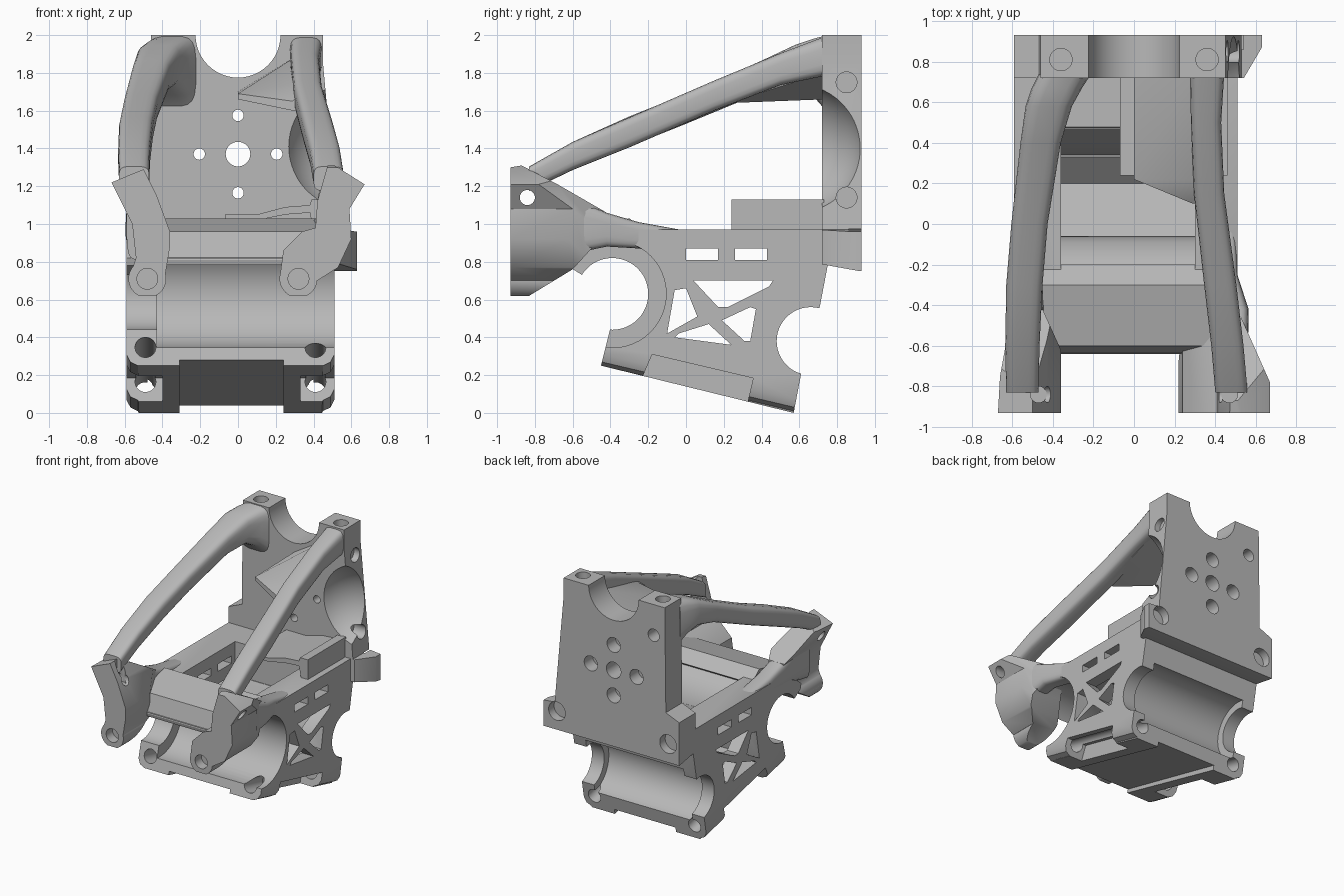
import bpy, bmesh
from math import cos, sin, pi, copysign
from mathutils import Vector

starter_cube = bpy.data.objects.get("Cube")
if starter_cube:
    bpy.data.objects.remove(starter_cube, do_unlink=True)

grey = bpy.data.materials.new("plain_grey")
grey.use_nodes = True
grey.diffuse_color = (.48, .48, .48, 1)
grey.node_tree.nodes["Principled BSDF"].inputs["Base Color"].default_value = grey.diffuse_color


def finish(name, bm):
    """Turn a bmesh into a named object with outward normals."""
    bmesh.ops.recalc_face_normals(bm, faces=bm.faces[:])
    mesh = bpy.data.meshes.new(name)
    bm.to_mesh(mesh)
    bm.free()
    mesh.materials.append(grey)
    obj = bpy.data.objects.new(name, mesh)
    bpy.context.collection.objects.link(obj)
    return obj


def skin(name, rings):
    """Join closed rings of points and cap both ends."""
    bm = bmesh.new()
    loops = [[bm.verts.new(point) for point in ring] for ring in rings]
    for first, second in zip(loops, loops[1:]):
        for i in range(len(first)):
            j = (i + 1) % len(first)
            bm.faces.new((first[i], first[j], second[j], second[i]))
    bm.faces.new(loops[0])
    bm.faces.new(loops[-1])
    return finish(name, bm)


def prism(name, axis, low, high, outline):
    """Extrude a two-dimensional outline along the named axis."""
    place = {"x": lambda a, b, t: (t, a, b),
             "y": lambda a, b, t: (a, t, b),
             "z": lambda a, b, t: (a, b, t)}[axis]
    return skin(name, [[place(a, b, t) for a, b in outline] for t in (low, high)])


def limb(name, stations):
    """Loft a rounded section through (x, y, z, width, height) stations."""
    def soft(value):
        return copysign(abs(value) ** .5, value)
    turns = [2 * pi * (i + .5) / 20 for i in range(20)]
    return skin(name, [[(x + soft(cos(t)) * width / 2, y, z + soft(sin(t)) * height / 2)
                        for t in turns] for x, y, z, width, height in stations])


def rod(start, end, radius):
    """Round cutter between two points."""
    start, end = Vector(start), Vector(end)
    bm = bmesh.new()
    bmesh.ops.create_cone(bm, cap_ends=True, segments=48, radius1=radius, radius2=radius,
                          depth=(end - start).length)
    turn = Vector((0, 0, 1)).rotation_difference(end - start)
    bmesh.ops.rotate(bm, verts=bm.verts[:], matrix=turn.to_matrix())
    bmesh.ops.translate(bm, verts=bm.verts[:], vec=(start + end) / 2)
    return finish("round_cutter", bm)


def carve(target, cutter, operation="DIFFERENCE"):
    """Apply a boolean and remove its cutter."""
    cutter.hide_render = True
    modifier = target.modifiers.new("carve", "BOOLEAN")
    modifier.operation, modifier.solver, modifier.object = operation, "EXACT", cutter
    bpy.context.view_layer.objects.active = target
    bpy.ops.object.modifier_apply(modifier=modifier.name)
    bpy.data.objects.remove(cutter, do_unlink=True)


def carve_prism(target, axis, low, high, outline, operation="DIFFERENCE"):
    carve(target, prism("cutter", axis, low, high, outline), operation)


def box(a, b, c, d):
    return [(a, c), (b, c), (b, d), (a, d)]


def tilted(along, up):
    """Point in the sloping frame of the gearbox floor."""
    return (-.45 + .973 * along + .229 * up, .25 - .229 * along + .973 * up)


# Gearbox body
LEFT_WALL, RIGHT_WALL = -.59, .51
body = prism("gearbox_body", "x", LEFT_WALL, RIGHT_WALL,
             [(-.45, .25), (.57, 0), (.61, .21), (.71, .57), (.75, .78), (.73, .8),
              (.73, .97), (-.35, .97), (-.58, .87), (-.64, .82), (-.63, .78),
              (-.39, .63), (-.4, .45)])

# Open well between the rails, widening into the hollow behind the side walls
carve_prism(body, "x", -.36, .3,
            [(-.3, 1.1), (-.3, .96), (-.18, .89), (-.09, .78), (-.07, .7), (.47, .7), (.48, 1.1)])
carve_prism(body, "x", -.49, .41,
            [(-.07, .71), (-.06, .65), (-.1, .42), (-.06, .35), (.2, .26),
             (.33, .38), (.4, .56), (.47, .71)])

# Motor pocket at the front and axle trough at the back
carve(body, rod((-.43, -.39, .63), (1, -.39, .63), .285))
carve(body, rod((-1, -.39, .63), (1, -.39, .63), .19))
carve(body, rod((-.48, .66, .38), (.4, .66, .38), .24))
carve(body, rod((-1, .66, .38), (1, .66, .38), .18))

# Truss windows and rail slots
windows = [
    [(-.1, .42), (-.06, .65), (0, .66), (.06, .51)],
    [(.04, .7), (.46, .7), (.44, .67), (.22, .56), (.17, .56)],
    [(.19, .49), (.34, .56), (.37, .55), (.34, .38), (.31, .38)],
    [(-.06, .4), (-.04, .42), (.12, .47), (.24, .36)],
    box(0, .17, .81, .87),
    box(.26, .43, .81, .87),
]
for window in windows:
    carve_prism(body, "x", -1, 1, window)

# Recesses that leave four bolted feet under the floor
side_notch = [tilted(.22, -.05), tilted(.8, -.05), tilted(.8, .12), tilted(.25, .12)]
carve_prism(body, "x", -1, -.4, side_notch)
carve_prism(body, "x", .33, 1, side_notch)
carve_prism(body, "x", -.31, .24,
            [tilted(-.1, -.05), tilted(1.2, -.05), tilted(1.2, .03), tilted(-.1, .03)])
for x in (-.49, .41):
    carve(body, rod((x, *tilted(-.2, .1)), (x, *tilted(1.3, .1)), .055))

# Softened lower corners of the feet
for wall, inward in ((LEFT_WALL, 1), (RIGHT_WALL, -1)):
    corner = [(-.02, -.02), (.07, -.02), (.06, 0), (.02, .02), (0, .06), (-.02, .07)]
    carve(body, skin("corner_cutter", [[(wall + inward * a, *tilted(along, b)) for a, b in corner]
                                       for along in (-.2, 1.3)]))

# Rear plate with lower flanges
plate = prism("rear_plate", "y", .72, .93,
              [(-.46, 2), (-.47, 1.15), (-.59, 1.1), (-.59, .75), (.63, .75),
               (.63, .96), (.53, .97), (.45, 1.85), (.45, 2)])
carve_prism(plate, "x", -1, 1, [(.7, .7), (.7, .79), (.95, .745), (.95, .7)])
carve_prism(plate, "z", 0, 1.2, [(.53, .7), (.7, .7), (.7, .87), (.63, .87)])
carve(plate, rod((0, 0, 2), (0, 1, 2), .225))

# Round side hollow in the plate
bm = bmesh.new()
bmesh.ops.create_uvsphere(bm, u_segments=48, v_segments=32, radius=.36)
bmesh.ops.translate(bm, verts=bm.verts[:], vec=(.6, .58, 1.41))
carve(plate, finish("hollow_cutter", bm))

# Centre bore, four counterbored holes and the plate screws
carve(plate, rod((0, 0, 1.37), (0, 1, 1.37), .065))
for dx, dz in ((1, 0), (-1, 0), (0, 1), (0, -1)):
    x, z = dx * .205, 1.37 + dz * .205
    carve(plate, rod((x, 0, z), (x, 1, z), .03))
    carve(plate, rod((x, .82, z), (x, 1, z), .06))
for x in (-.36, .36):
    carve(plate, rod((x, .81, 1.85), (x, .81, 2.1), .055))
for z in (1.14, 1.75):
    carve(plate, rod((.41, .85, z), (1, .85, z), .055))
carve(plate, rod((-.36, .8, 1.75), (-.36, 1, 1.75), .05))
for x in (-.49, .51):
    carve(plate, rod((x, .86, .9), (x, 1, .9), .075))

# Front mounting pods: front outline trimmed by side and top outlines
pod_side = [(-.93, .62), (-.93, 1.3), (-.87, 1.31), (-.68, 1.21), (-.42, 1.06),
            (-.42, .93), (-.5, .87), (-.6, .76), (-.83, .62)]


def pod(name, lug_x, front, top):
    obj = prism(name, "y", -.93, -.4, front)
    carve(obj, rod((lug_x, -.93, .71), (lug_x, -.4, .71), .1), "UNION")
    carve_prism(obj, "x", -1, 1, pod_side, "INTERSECT")
    carve_prism(obj, "z", 0, 2, top, "INTERSECT")
    carve(obj, rod((lug_x, -1, .71), (lug_x, -.85, .71), .055))
    side = copysign(1, lug_x)
    carve(obj, rod((side * .47, -.84, 1.1), (side * .47, -.84, 1.5), .04))
    carve(obj, rod((side * .3, -.84, 1.14), (side, -.84, 1.14), .04))
    return obj


parts = [body, plate]
parts.append(pod("right_front_pod", -.48,
                 [(-.67, 1.22), (-.5, 1.29), (-.43, 1.15), (-.36, .96), (-.36, .88),
                  (-.39, .7), (-.58, .7), (-.54, .82), (-.56, 1)],
                 [(-.67, -.93), (-.36, -.93), (-.36, -.62), (-.45, -.42), (-.6, -.42), (-.66, -.75)]))
parts.append(pod("left_front_pod", .32,
                 [(.67, 1.21), (.48, 1.33), (.42, 1.12), (.41, .98), (.34, .96), (.24, .86),
                  (.22, .71), (.42, .7), (.53, .77), (.6, .92), (.59, 1.08)],
                 [(.22, -.93), (.67, -.93), (.67, -.78), (.51, -.42), (.36, -.42), (.22, -.65)]))

# Long upper arms
parts.append(limb("right_upper_arm", [
    (-.55, -.83, 1.24, .16, .13), (-.55, -.6, 1.36, .17, .15), (-.54, -.3, 1.49, .18, .16),
    (-.515, 0, 1.61, .18, .16), (-.46, .4, 1.78, .2, .17), (-.42, .58, 1.84, .23, .22),
    (-.38, .67, 1.83, .25, .3), (-.34, .74, 1.8, .26, .4)]))
parts.append(limb("left_upper_arm", [
    (.48, -.83, 1.24, .16, .13), (.46, -.6, 1.36, .16, .15), (.425, -.3, 1.485, .16, .16),
    (.37, .15, 1.68, .15, .16), (.355, .5, 1.82, .15, .17), (.36, .74, 1.89, .17, .21)]))

# Braces from the pods back to the rails
for name, front_x, back_x in (("right_brace", -.52, -.52), ("left_brace", .49, .44)):
    parts.append(limb(name, [
        (front_x, -.75, 1.01, .14, .4), (front_x, -.42, .97, .15, .18),
        (back_x, -.25, .94, .14, .14), (back_x, 0, .9, .13, .13)]))

# Sloping gusset sheet beside the left arm
parts.append(skin("arm_gusset", [
    [(0, .73, 1.66), (.36, .73, 1.8), (.36, .73, 1.9), (.28, .73, 1.87), (0, .73, 1.7)],
    [(0, .22, 1.66), (.36, .22, 1.64), (.36, .22, 1.76), (.28, .22, 1.74), (0, .22, 1.69)],
    [(.29, .1, 1.6), (.36, .1, 1.6), (.36, .1, 1.7), (.33, .1, 1.7), (.29, .1, 1.65)]]))

# Cross beam over the motor, and the curved tray beside the left rail
parts.append(prism("motor_cross_beam", "x", -.45, .42, [
    (-.64, .81), (-.6, .96), (-.3, 1.03), (-.2, .95), (-.25, .91), (-.45, .93), (-.6, .84)]))
parts.append(prism("cable_tray", "y", .24, .73, [
    (-.07, 1.05), (.1, 1.05), (.25, 1.09), (.38, 1.1), (.39, 1.13), (.46, 1.13),
    (.46, .96), (.4, .96), (.38, 1.06), (.25, 1.05), (.1, 1.02), (-.07, 1.03)]))

# Smooth round surfaces while keeping crisp edges
for part in parts:
    bpy.ops.object.select_all(action="DESELECT")
    part.select_set(True)
    bpy.context.view_layer.objects.active = part
    bpy.ops.object.shade_smooth_by_angle(angle=.6)
